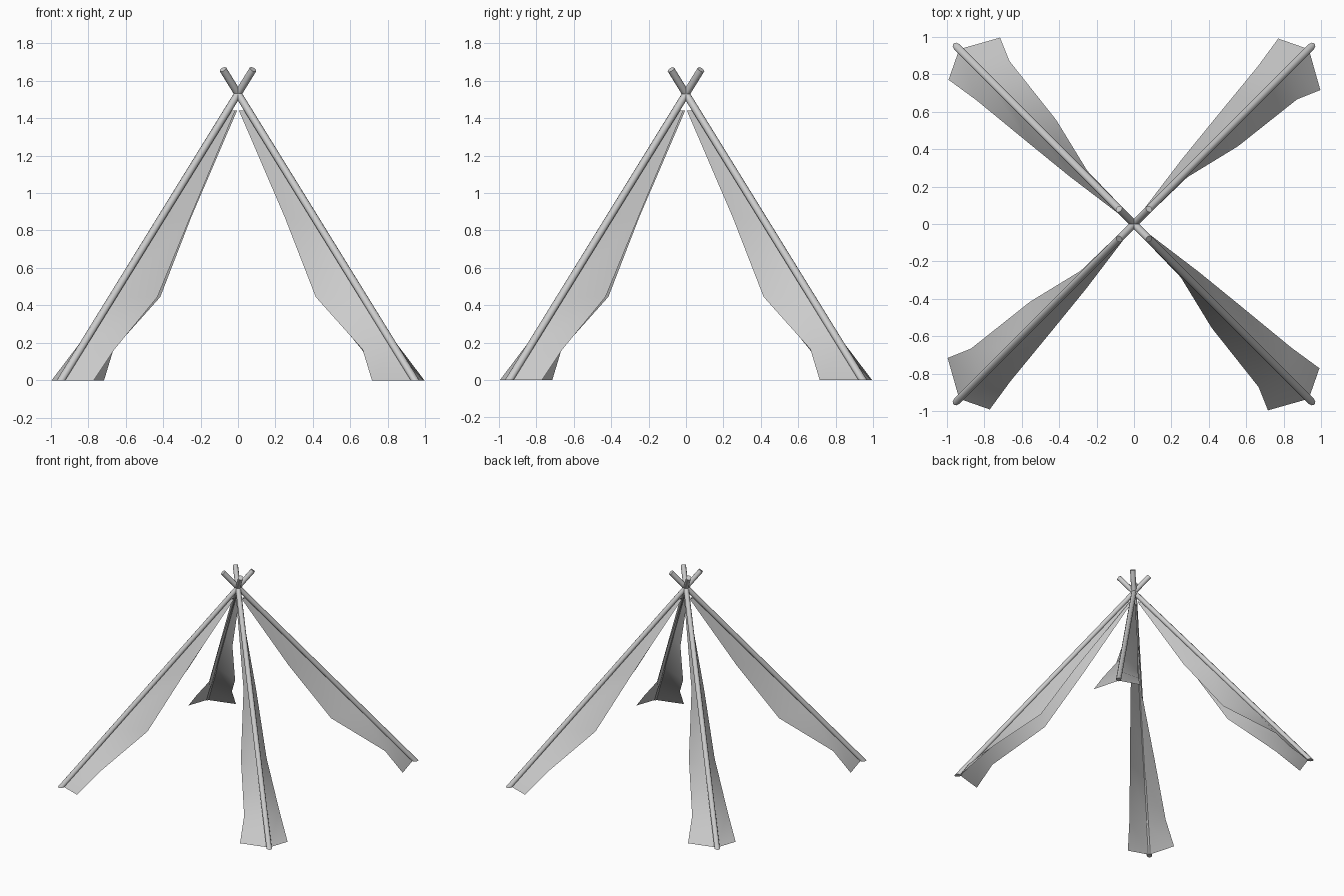
import bpy, bmesh, math
from mathutils import Vector, Matrix

if "Cube" in bpy.data.objects:
    bpy.data.objects.remove(bpy.data.objects["Cube"])

APEX, FOOT, TOP, RADIUS = 1.53, 0.945, 1.66, 0.02


def pole_x(z):
    return FOOT * (1 - z / APEX)


def make_object(name, bm, turn, angle):
    bmesh.ops.rotate(bm, verts=bm.verts, cent=(0, 0, 0),
                     matrix=Matrix.Rotation(math.radians(turn), 3, 'Z'))
    me = bpy.data.meshes.new(name)
    bm.to_mesh(me)
    bm.free()
    ob = bpy.data.objects.new(name, me)
    bpy.context.collection.objects.link(ob)
    bpy.ops.object.select_all(action='DESELECT')
    ob.select_set(True)
    bpy.context.view_layer.objects.active = ob
    bpy.ops.object.shade_smooth_by_angle(angle=math.radians(angle))
    return ob


# Leaning pole with a perpendicular top and a foot cut level with the ground
def pole(name, turn):
    bm = bmesh.new()
    a = Vector((FOOT, -FOOT, 0))
    b = Vector((pole_x(TOP), -pole_x(TOP), TOP))
    d = b - a
    mat = Matrix.Translation((a + b) / 2) @ d.to_track_quat('Z', 'Y').to_matrix().to_4x4()
    bmesh.ops.create_cone(bm, cap_ends=True, segments=8, radius1=RADIUS,
                          radius2=RADIUS, depth=d.length, matrix=mat)
    for v in bm.verts:
        if v.co.z < 0.5:
            v.co -= d * (v.co.z / d.z)
    make_object(name, bm, turn, 50)


# Gathered cloth: two wings meeting along the underside of the pole
# Edge points are (x, y, z) for the front right corner
WING_A = [(0.715, -0.995, 0), (0.665, -0.87, 0.165), (0.415, -0.555, 0.445),
          (0.25, -0.285, 0.87), (0.005, -0.03, 1.44)]
WING_B = [(0.99, -0.77, 0), (0.84, -0.66, 0.165), (0.56, -0.43, 0.445),
          (0.345, -0.255, 0.87), (0.03, -0.015, 1.44)]


def cloth(name, turn):
    bm = bmesh.new()
    rows = []
    for pa, pb in zip(WING_A, WING_B):
        z = pa[2]
        r = pole_x(z) - 0.012
        rows.append([bm.verts.new(p) for p in (pa, (r, -r, z), pb)])
    for lo, hi in zip(rows, rows[1:]):
        for i in range(2):
            bm.faces.new((lo[i], lo[i + 1], hi[i + 1], hi[i]))
    make_object(name, bm, turn, 40)


for i, corner in enumerate(("front_right", "back_right", "back_left", "front_left")):
    pole(corner + "_pole", 90 * i)
    cloth(corner + "_cloth", 90 * i)
